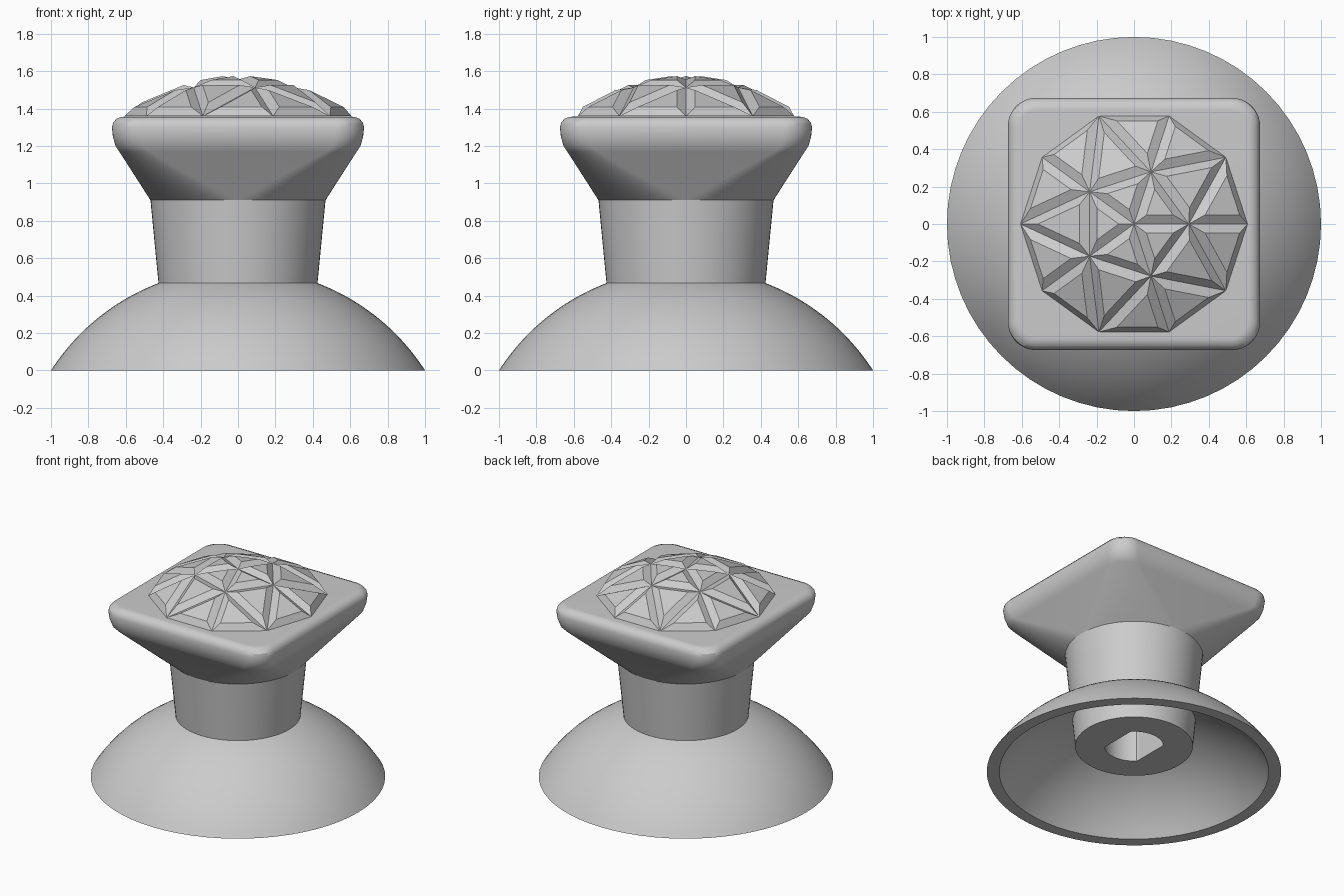
import bpy
import bmesh
from math import cos, sin, pi, sqrt, radians

cube = bpy.data.objects.get("Cube")
if cube:
    bpy.data.objects.remove(cube, do_unlink=True)

grey = bpy.data.materials.new("light_grey")
grey.use_nodes = True
colour = (0.6, 0.6, 0.6, 1)
grey.diffuse_color = colour
grey.node_tree.nodes["Principled BSDF"].inputs["Base Color"].default_value = colour


def finish(name, bm, smooth=True):
    mesh = bpy.data.meshes.new(name)
    bm.to_mesh(mesh)
    bm.free()
    mesh.materials.append(grey)
    obj = bpy.data.objects.new(name, mesh)
    bpy.context.collection.objects.link(obj)
    if smooth:
        bpy.ops.object.select_all(action='DESELECT')
        obj.select_set(True)
        bpy.context.view_layer.objects.active = obj
        bpy.ops.object.shade_smooth_by_angle(angle=radians(30))
    return obj


def rounded_square(half, corner, z, steps=16):
    """Ring of points; a corner as large as the half width gives a circle."""
    ring = []
    for q in range(4):
        mid = pi / 4 + q * pi / 2
        cx, cy = [(half - corner) * sqrt(2) * f(mid) for f in (cos, sin)]
        for i in range(steps + 1):
            a = q * pi / 2 + i / steps * pi / 2
            ring.append((cx + corner * cos(a), cy + corner * sin(a), z))
    return ring


def loft(name, rings, closed=False):
    bm = bmesh.new()
    rows = [[bm.verts.new(p) for p in ring] for ring in rings]
    n = len(rows[0])
    pairs = list(zip(rows, rows[1:]))
    if closed:
        pairs.append((rows[-1], rows[0]))
    for low, high in pairs:
        for i in range(n):
            j = (i + 1) % n
            bm.faces.new((low[i], low[j], high[j], high[i]))
    if not closed:
        bm.faces.new(rows[0])
        bm.faces.new(rows[-1])
    bmesh.ops.remove_doubles(bm, verts=bm.verts, dist=1e-5)
    bmesh.ops.dissolve_degenerate(bm, edges=bm.edges, dist=1e-5)
    bmesh.ops.recalc_face_normals(bm, faces=bm.faces)
    return finish(name, bm)


# Hollow dome skirt: two concentric spherical shells
def shell(radius, rim, inner=0.38, steps=20):
    drop = sqrt(radius ** 2 - rim ** 2)
    points = []
    for i in range(steps + 1):
        r = rim + (inner - rim) * i / steps
        points.append((r, sqrt(radius ** 2 - r ** 2) - drop))
    return points


profile = shell(1.19, 1.0) + shell(1.12, 0.915)[::-1]
loft("dome_skirt", [rounded_square(r, r, z) for r, z in profile], closed=True)


# Stem with a two-flat socket below, flaring to a rounded square head
def socket(z, flat=0.145):
    return [(max(-flat, min(flat, x)), y, z) for x, y, z in rounded_square(0.2, 0.2, z)]


head = [
    (0.40, 0.40, 0.20),
    (0.425, 0.425, 0.465),
    (0.468, 0.468, 0.91),
    (0.635, 0.16, 1.17),
    (0.655, 0.15, 1.20),
    (0.669, 0.15, 1.25),
    (0.674, 0.15, 1.30),
    (0.667, 0.14, 1.325),
    (0.65, 0.13, 1.345),
    (0.625, 0.11, 1.355),
    (0.61, 0.10, 1.356),
]
loft("stem_and_head", [socket(0.8), socket(0.2)] + [rounded_square(*h) for h in head])

# Faceted cap: triangulated dome with every facet inset and raised
bm = bmesh.new()


def cap_vert(r, step):
    a = step * pi / 5
    return bm.verts.new((r * cos(a), r * sin(a), 0.515 + sqrt(1.04 ** 2 - r * r)))


top = cap_vert(0, 0)
mid = [cap_vert(0.293, 2 * i) for i in range(5)]
rim = [cap_vert(0.607, i) for i in range(10)]
for i in range(5):
    a, b = mid[i], mid[(i + 1) % 5]
    r0, r1, r2 = [rim[(2 * i + k) % 10] for k in range(3)]
    for tri in ((top, a, b), (a, r1, b), (a, r0, r1), (b, r1, r2)):
        bm.faces.new(tri)
bm.normal_update()
bmesh.ops.inset_individual(bm, faces=bm.faces[:], thickness=0.045, depth=0.032,
                           use_even_offset=True)
finish("faceted_cap", bm, smooth=False)
